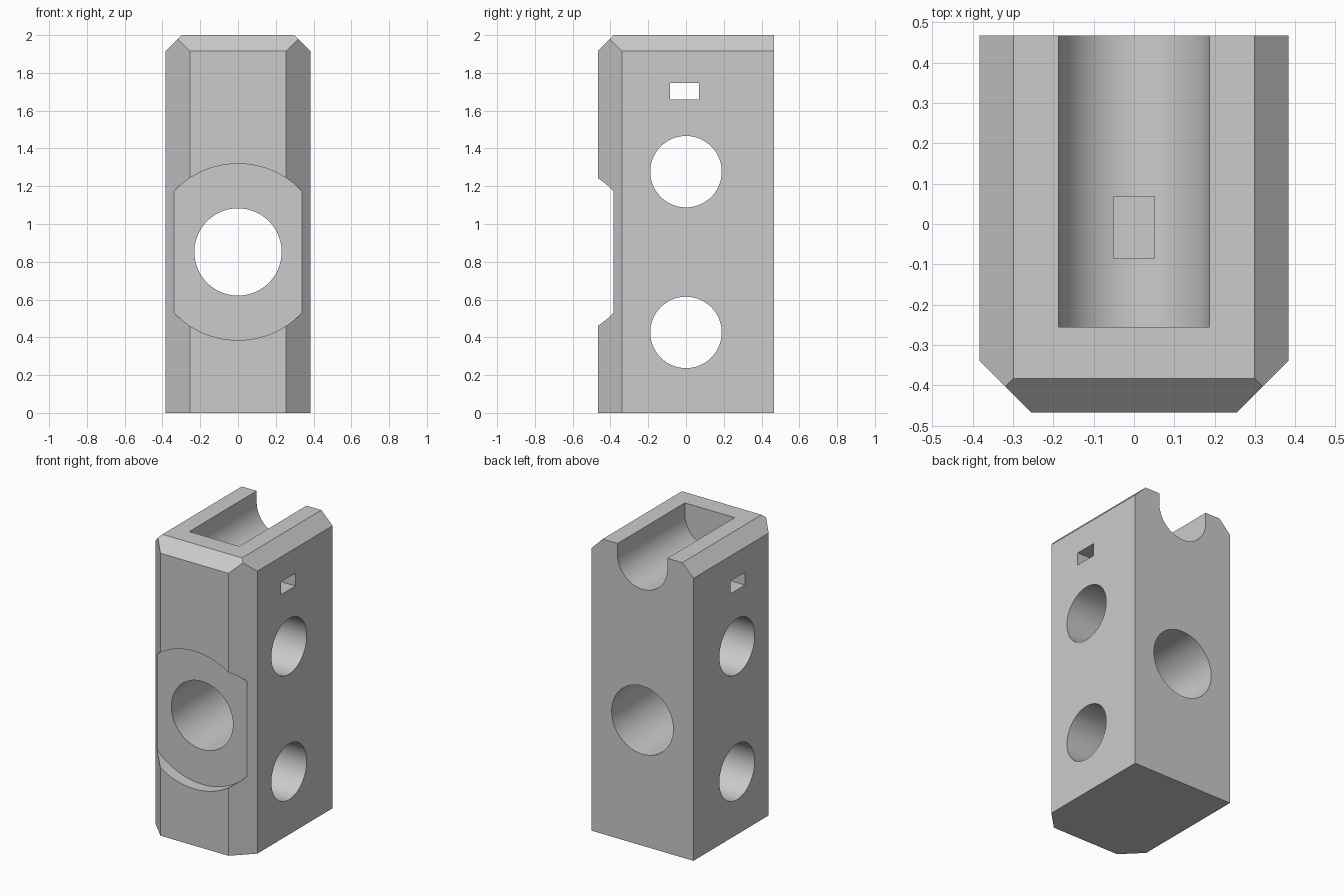
import bpy, bmesh, math
from mathutils import Vector, Matrix

cube = bpy.data.objects.get("Cube")
if cube:
    bpy.data.objects.remove(cube, do_unlink=True)

W, D, H = 0.383, 0.467, 2.0      # half width, half depth, height
CORNER, BEVEL = 0.128, 0.084     # vertical and top chamfers

grey = bpy.data.materials.new("plain grey")
grey.use_nodes = True
colour = (0.6, 0.6, 0.6, 1)
grey.diffuse_color = colour
grey.node_tree.nodes["Principled BSDF"].inputs["Base Color"].default_value = colour


def to_object(name, bm):
    bmesh.ops.recalc_face_normals(bm, faces=bm.faces)
    mesh = bpy.data.meshes.new(name)
    bm.to_mesh(mesh)
    bm.free()
    mesh.materials.append(grey)
    obj = bpy.data.objects.new(name, mesh)
    bpy.context.collection.objects.link(obj)
    return obj


def box(name, lo, hi):
    lo, hi = Vector(lo), Vector(hi)
    bm = bmesh.new()
    bmesh.ops.create_cube(bm, size=1, matrix=Matrix.Translation((lo + hi) / 2)
                          @ Matrix.Diagonal((*(hi - lo), 1)))
    return to_object(name, bm)


def cylinder(name, axis, centre, radius, length):
    turn = Matrix.Rotation(math.pi / 2, 4, "Y" if axis == "X" else "X")
    bm = bmesh.new()
    bmesh.ops.create_cone(bm, cap_ends=True, segments=96, radius1=radius,
                          radius2=radius, depth=length,
                          matrix=Matrix.Translation(centre) @ turn)
    return to_object(name, bm)


def cut(target, cutter):
    mod = target.modifiers.new("cut", "BOOLEAN")
    mod.operation, mod.solver, mod.object = "DIFFERENCE", "EXACT", cutter
    bpy.context.view_layer.objects.active = target
    bpy.ops.object.modifier_apply(modifier=mod.name)
    bpy.data.objects.remove(cutter, do_unlink=True)


# Block with chamfered front corners
bm = bmesh.new()
outline = [(-W, D), (-W, CORNER - D), (CORNER - W, -D),
           (W - CORNER, -D), (W, CORNER - D), (W, D)]
base = bm.faces.new([bm.verts.new((x, y, 0)) for x, y in outline])
ext = bmesh.ops.extrude_face_region(bm, geom=[base])
bmesh.ops.translate(bm, vec=(0, 0, H),
                    verts=[v for v in ext["geom"] if isinstance(v, bmesh.types.BMVert)])

# Top chamfers on the front and both sides
for point, normal in [((W, 0, H - BEVEL), (1, 0, 1)), ((-W, 0, H - BEVEL), (-1, 0, 1)),
                      ((0, -D, H - BEVEL), (0, -1, 1))]:
    bmesh.ops.bisect_plane(bm, geom=bm.verts[:] + bm.edges[:] + bm.faces[:],
                           plane_co=point, plane_no=normal, clear_outer=True)
    bmesh.ops.holes_fill(bm, edges=[e for e in bm.edges if e.is_boundary], sides=0)
block = to_object("block", bm)

# Round recess and bore through the front
cut(block, cylinder("front_recess", "Y", (0, -0.884, 0.852), 0.467, 1.0))
cut(block, cylinder("front_bore", "Y", (0, 0, 0.852), 0.231, 3))

# Cross holes and small slot through the sides
for z in (0.426, 1.277):
    cut(block, cylinder("side_hole", "X", (0, 0, z), 0.189, 3))
cut(block, box("side_slot", (-1, -0.085, 1.66), (1, 0.068, 1.746)))

# Round-bottomed trough open at the back
FRONT, RADIUS, AXIS = -0.255, 0.187, 1.926
bm = bmesh.new()
steps = 48
arc = [(RADIUS * math.cos(math.pi * (1 + i / steps)),
        AXIS + RADIUS * math.sin(math.pi * (1 + i / steps))) for i in range(steps + 1)]
arc += [(RADIUS, H + 0.3), (-RADIUS, H + 0.3)]
end = bm.faces.new([bm.verts.new((x, FRONT, z)) for x, z in arc])
ext = bmesh.ops.extrude_face_region(bm, geom=[end])
bmesh.ops.translate(bm, vec=(0, 1, 0),
                    verts=[v for v in ext["geom"] if isinstance(v, bmesh.types.BMVert)])
cut(block, to_object("top_trough", bm))

# Smooth bores, crisp edges
bpy.ops.object.select_all(action="DESELECT")
block.select_set(True)
bpy.context.view_layer.objects.active = block
bpy.ops.object.shade_smooth_by_angle(angle=math.radians(25))
